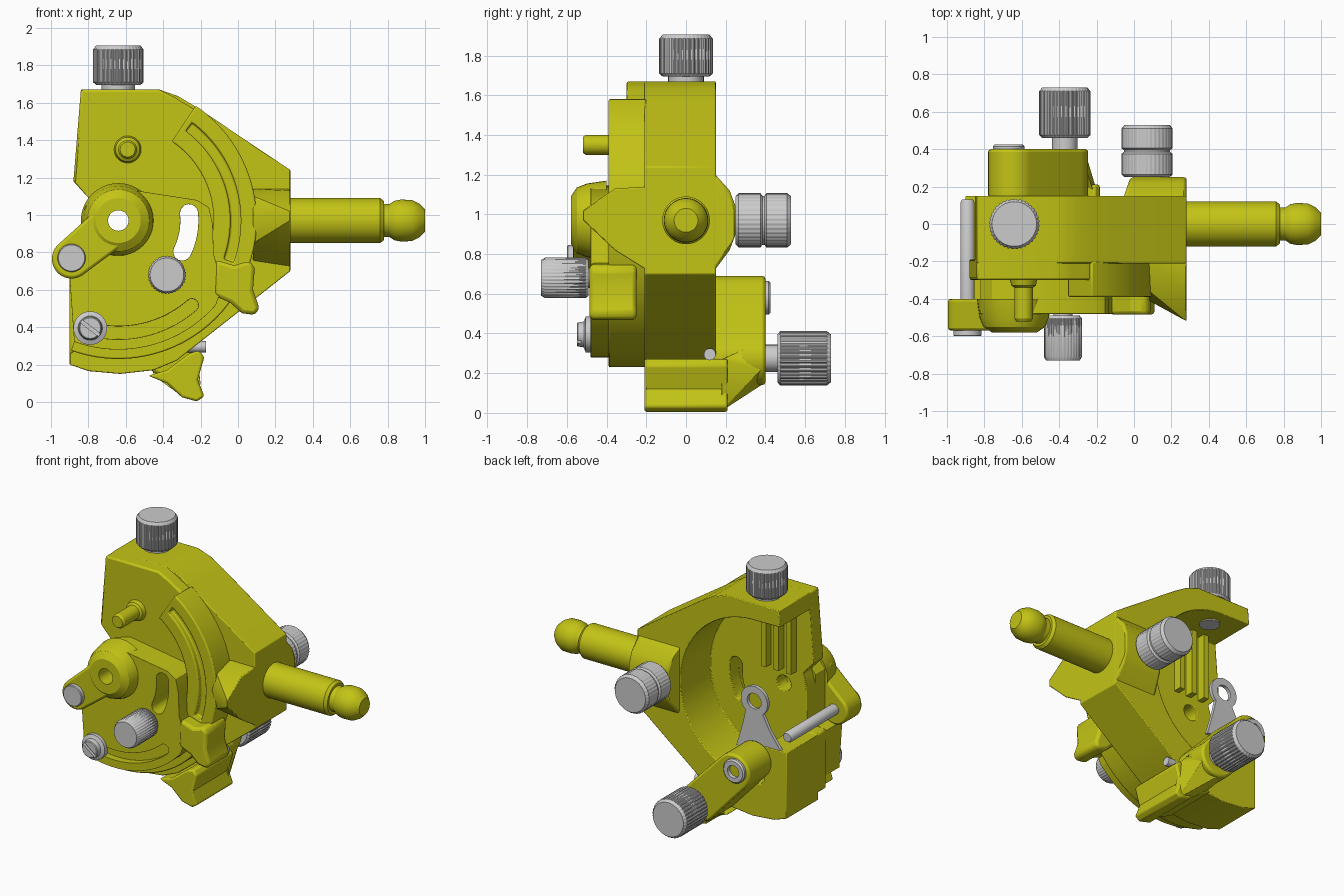
import bpy, bmesh
from math import sin, cos, pi, radians, atan2, hypot, acos
from mathutils import Vector

if "Cube" in bpy.data.objects:
    bpy.data.objects.remove(bpy.data.objects["Cube"])

YELLOW = bpy.data.materials.new("yellow_paint")
YELLOW.diffuse_color = (0.55, 0.55, 0.008, 1)
YELLOW.use_nodes = True
YELLOW.node_tree.nodes["Principled BSDF"].inputs["Base Color"].default_value = YELLOW.diffuse_color
CX, CZ = -0.64, 0.97          # dial axis


def finish(name, bm, yellow=True, bevel=0.0):
    bmesh.ops.recalc_face_normals(bm, faces=bm.faces[:])
    me = bpy.data.meshes.new(name)
    bm.to_mesh(me)
    bm.free()
    ob = bpy.data.objects.new(name, me)
    bpy.context.collection.objects.link(ob)
    if yellow:
        me.materials.append(YELLOW)
    if bevel:
        m = ob.modifiers.new("bevel", 'BEVEL')
        m.width, m.segments, m.limit_method = bevel, 2, 'ANGLE'
        m.angle_limit = radians(40)
    return ob


def prism(name, pts, y0, y1, yellow=True, bevel=0.0):
    """Extrude an xz outline from y0 to y1."""
    bm = bmesh.new()
    a = [bm.verts.new((x, y0, z)) for x, z in pts]
    b = [bm.verts.new((x, y1, z)) for x, z in pts]
    bm.faces.new(a)
    bm.faces.new(b)
    for i in range(len(pts)):
        j = (i + 1) % len(pts)
        bm.faces.new((a[i], a[j], b[j], b[i]))
    return finish(name, bm, yellow, bevel)


def hull(name, pts, bevel=0.0):
    bm = bmesh.new()
    bmesh.ops.convex_hull(bm, input=[bm.verts.new(p) for p in pts])
    return finish(name, bm, True, bevel)


def lathe(name, profile, origin, axis, seg=40, yellow=False, ripple=0.0):
    """Revolve (distance, radius) pairs about an axis; ripple flutes the widest rings."""
    bm = bmesh.new()
    q = Vector((0, 0, 1)).rotation_difference(Vector(axis))
    o = Vector(origin)
    rmax = max(r for d, r in profile)
    rings = []
    for d, r in profile:
        ring = []
        for i in range(seg):
            k = r * (1 - ripple) if (ripple and i % 4 < 2 and r > 0.97 * rmax) else r
            a = 2 * pi * i / seg
            ring.append(bm.verts.new(o + q @ Vector((k * cos(a), k * sin(a), d))))
        rings.append(ring)
    for a, b in zip(rings, rings[1:]):
        for i in range(seg):
            j = (i + 1) % seg
            bm.faces.new((a[i], a[j], b[j], b[i]))
    bm.faces.new(rings[0])
    bm.faces.new(rings[-1])
    return finish(name, bm, yellow)


def arc(r, a0, a1, n=32, cx=CX, cz=CZ):
    return [(cx + r * cos(radians(a0 + (a1 - a0) * i / n)),
             cz + r * sin(radians(a0 + (a1 - a0) * i / n))) for i in range(n + 1)]


def band(r0, r1, a0, a1, n=40):
    return arc(r1, a0, a1, n) + arc(r0, a1, a0, n)


def slot(r, w, a0, a1):
    """Curved slot with round ends (a0 < a1)."""
    ends = [(CX + r * cos(radians(a)), CZ + r * sin(radians(a))) for a in (a0, a1)]
    return (arc(r + w, a0, a1, 20) + arc(w, a1, a1 + 180, 8, *ends[1])[1:-1]
            + arc(r - w, a1, a0, 20) + arc(w, a0 + 180, a0 + 360, 8, *ends[0])[1:-1])


def capsule(p, rp, q, rq):
    a = atan2(q[1] - p[1], q[0] - p[0]) * 180 / pi
    t = acos((rp - rq) / hypot(q[0] - p[0], q[1] - p[1])) * 180 / pi
    return arc(rp, a + t, a + 360 - t, 20, *p) + arc(rq, a - t, a + t, 20, *q)


def cut(ob, pts, y0, y1):
    c = prism("cutter", pts, y0, y1, False)
    c.hide_render = True
    m = ob.modifiers.new("cut", 'BOOLEAN')
    m.operation, m.solver, m.object = 'DIFFERENCE', 'EXACT', c
    ob.modifiers.move(len(ob.modifiers) - 1, 0)
    bev = ob.modifiers.get("bevel")
    if bev:
        bev.show_viewport = False
    dg = bpy.context.evaluated_depsgraph_get()
    dg.update()
    ob.data = bpy.data.meshes.new_from_object(ob.evaluated_get(dg))
    ob.modifiers.remove(m)
    if bev:
        bev.show_viewport = True
    bpy.data.objects.remove(c)


HOLE = arc(0.055, 0, 350, 27)
WINDOW = slot(0.38, 0.048, -26, 6)
LEFT = [(-.9, .67), (-.82, .68), (-.82, .98), (-.79, 1.08), (-.88, 1.18)]

# Housing: thick shell with an open round cavity at the back
body = prism("housing", [(-.84, 1.67), (-.42, 1.67), (-.32, 1.635), (-.22, 1.575), (.28, 1.24),
             (.28, .70), (-.05, .44), (-.33, .22), (-.45, .17), (-.63, .15), (-.8, .165),
             (-.9, .2)] + LEFT, -.21, .15, bevel=.015)
cut(body, [(-1.2, 1.56)] + arc(.58, 92, -95, 48) + [(-.72, .42), (-.72, .67), (-1.2, .67)], -.19, .3)
panel = prism("front_panel", [(-.84, 1.67), (-.42, 1.67), (-.34, 1.63)] + arc(.72, 62, -108, 48)
              + [(-.9, .25)] + LEFT, -.3, -.195, bevel=.012)

# Raised arc track with groove
track = prism("arc_track", band(.51, .74, 56, -110, 60), -.39, -.2, bevel=.008)
cut(track, band(.6, .655, 53, -20), -.5, -.35)

# Dial plate with curved slots
plate = prism("dial_plate", [(-.82, 1.04), (-.76, 1.11), (-.64, 1.145), (-.22, 1.08), (-.155, 1.04),
              (-.135, .95), (-.13, .79), (-.08, .62)] + arc(.69, -41, -110, 30)
              + [(-.9, .66), (-.82, .69)], -.48, -.29, bevel=.012)
cut(plate, slot(.6, .035, -104, -49), -.6, -.43)
hub = lathe("dial_hub", [(0, .2), (.1, .185), (.15, .165), (.18, .12)], (CX, -.4, CZ), (0, -1, 0), 40, True)
arm = prism("crank_arm", capsule((CX, CZ), .12, (-.89, .765), .105), -.57, -.4, bevel=.015)
for part in (body, panel, plate):
    cut(part, WINDOW, -.7, 0)
for part in (body, panel, plate, hub, arm):
    cut(part, HOLE, -.7, 0)
prism("thumb_tab", [(-.12, .76), (-.02, .73), (.06, .755), (.09, .72), (.08, .6), (.115, .5), (.09, .465),
      (.02, .475), (-.04, .53), (-.13, .57)], -.485, -.25, bevel=.02)

# Front post, inner rails, wedge pointer, back boss
lathe("front_post", [(0, .075), (.04, .065), (.05, .05), (.215, .05), (.23, .04)],
      (-.59, -.29, 1.35), (0, -1, 0), 32, True)
for x in (-.72, -.62, -.52):
    prism("inner_rail", [(x - .02, 1.08), (x + .02, 1.08), (x + .02, 1.57), (x - .02, 1.57)], -.2, -.13)
hull("wedge_pointer", [(.08, -.2, 1.14), (.28, -.2, 1.14), (.08, -.2, .75), (.28, -.2, .72),
     (.08, -.36, 1.1), (.28, -.36, 1.13), (.08, -.36, .85), (.28, -.36, .82),
     (.08, -.41, 1.0), (.28, -.52, 1.02), (.28, -.52, .97)], .006)
hull("back_boss", [(x, .13, z) for x in (-.06, .28) for z in (.7, 1.22)]
     + [(x, .22, z) for x in (-.03, .28) for z in (.82, 1.12)]
     + [(x, .25, z) for x in (-.02, .28) for z in (.9, 1.04)], .015)

# Mounting shaft with grooved ball end
lathe("mounting_shaft", [(0, .12), (.51, .12), (.53, .105), (.53, .088), (.56, .088), (.585, .105),
      (.62, .112), (.68, .11), (.72, .09), (.75, .06)], (.25, 0, CZ), (1, 0, 0), 48, True)

# Back lever with thumb tail
prism("back_lever", capsule((-.65, .56), .13, (-.38, .275), .135), .14, .4, bevel=.015)
hull("lever_bend", [(-.46, .38, .18), (-.38, .38, .14), (-.26, .38, .22), (-.28, .38, .36),
     (-.24, .25, .3), (-.22, .18, .27), (-.45, .18, .14), (-.22, .18, .01), (-.3, .18, .03),
     (-.2, .18, .1)], .01)
prism("lever_tail", [(-.48, .14), (-.38, .17), (-.26, .26), (-.21, .275), (-.18, .24), (-.215, .12),
      (-.18, .03), (-.22, .003), (-.3, .025), (-.38, .1)], -.21, .21, bevel=.012)
lathe("lever_nub", [(0, .03), (.15, .03)], (-.32, .12, .295), (1, 0, 0), 20)
lathe("socket_bolt", [(0, .085), (.03, .085), (.04, .075), (.04, .045), (.01, .042), (.01, .001)],
      (-.67, .385, .58), (0, 1, 0), 24)

# Ring plate lined up with the dial hole
ring = prism("ring_plate", arc(.105, -50, 230, 32) + [(-.76, .79), (-.87, .64), (-.5, .62), (-.55, .79)],
             .12, .145, False)
cut(ring, HOLE, 0, .3)

# Pins and screws
lathe("crank_pin", [(0, .038), (.515, .038), (.53, .03)], (-.89, -.4, .77), (0, 1, 0), 28)
lathe("crank_pin_head", [(0, .075), (.035, .075), (.04, .07)], (-.89, -.56, .77), (0, -1, 0), 32)
screw = lathe("slotted_screw", [(0, .09), (.04, .09), (.05, .065), (.08, .06), (.085, .055)],
              (-.79, -.465, .395), (0, -1, 0), 36)
cut(screw, [(-.87, .445), (-.86, .46), (-.71, .345), (-.72, .33)], -.6, -.53)

# Fluted knobs, each on a stem
def knob(name, pos, axis, r, h, stem, grooved=False):
    rings = [(0, .88 * r), (.015, r), (h - .02, r), (h, .88 * r)]
    if grooved:
        m = h / 2
        rings[2:2] = [(m - .015, r), (m - .005, .9 * r), (m + .005, .9 * r), (m + .015, r)]
    lathe(name, rings, pos, axis, 144, False, .018 if grooved else .035)
    lathe(name + "_stem", [(-stem, r * .5), (.01, r * .5)], pos, axis, 28)


knob("top_knob", (CX, 0, 1.695), (0, 0, 1), .135, .21, .155)
lathe("top_knob_collar", [(0, .09), (.06, .09)], (CX, 0, 1.65), (0, 0, 1), 32)
knob("back_knob", (.07, .25, CZ), (0, 1, 0), .137, .28, .08, True)
knob("lever_knob", (-.37, .46, .275), (0, 1, 0), .137, .27, .1)
knob("dial_knob", (-.38, -.49, .68), (0, -1, 0), .102, .24, .06)

# Smooth shading with sharp edges kept
bpy.ops.object.select_all(action='SELECT')
bpy.context.view_layer.objects.active = body
bpy.ops.object.shade_smooth_by_angle(angle=radians(32))
